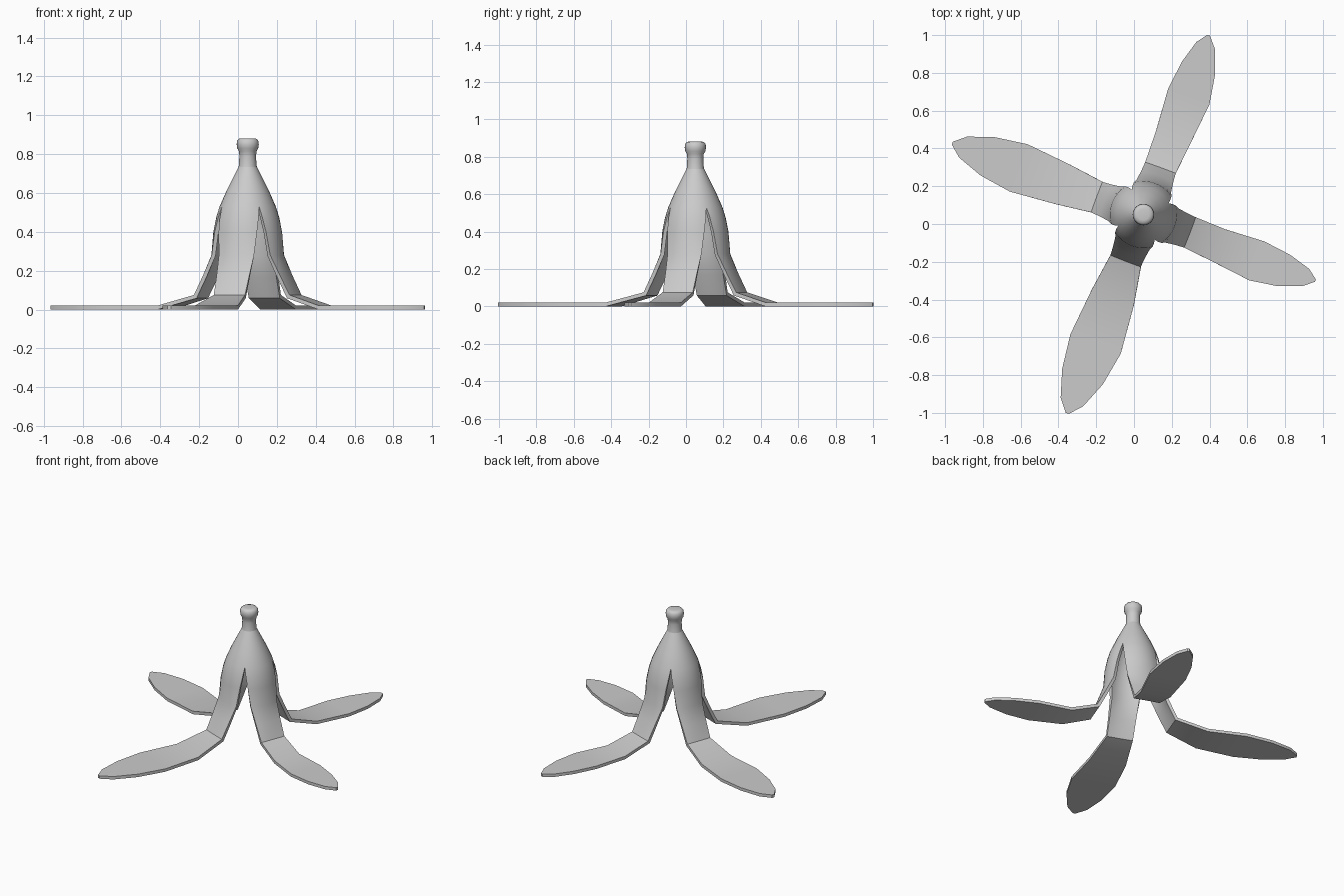
import bpy, bmesh, math

if "Cube" in bpy.data.objects:
    bpy.data.objects.remove(bpy.data.objects["Cube"])

CX, CY = 0.05, 0.05   # axis of the stem
COLS = 8              # columns across one strip

def make_object(bm, name, angle):
    bmesh.ops.recalc_face_normals(bm, faces=bm.faces)
    me = bpy.data.meshes.new(name)
    bm.to_mesh(me)
    bm.free()
    ob = bpy.data.objects.new(name, me)
    bpy.context.collection.objects.link(ob)
    bpy.ops.object.select_all(action='DESELECT')
    ob.select_set(True)
    bpy.context.view_layer.objects.active = ob
    bpy.ops.object.shade_smooth_by_angle(angle=math.radians(angle))
    return ob

# closed shoulder rings: radius, height
shoulder = [(0.047, 0.735), (0.075, 0.68), (0.11, 0.61), (0.145, 0.53)]
# split part: radius, height, half width, roundness
split = [(0.162, 0.475, 0.107, 1), (0.177, 0.40, 0.106, 1),
         (0.185, 0.28, 0.097, 0.85), (0.222, 0.175, 0.09, 0.5),
         (0.265, 0.075, 0.086, 0.1)]
# flat part on the ground: fraction of length, half width
flat = [(0.235, 0.108), (0.54, 0.13), (0.755, 0.105), (0.925, 0.058), (1.0, 0.008)]
# strips: direction, length, width scale, sideways drift
strips = [(70, 1.01, 0.90, -0.012), (159.5, 1.08, 1.03, 0.0),
          (249, 1.127, 1.10, 0.009), (339, 0.975, 0.85, -0.014)]

def strip_rows(length, scale, drift):
    """Rows of (u, v, z): u points outward, v sideways."""
    ts = [2 * i / COLS - 1 for i in range(COLS + 1)]
    rows = []
    for r, z in shoulder:
        rows.append([(r * math.cos(t * math.pi / 4), r * math.sin(t * math.pi / 4), z) for t in ts])
    for r, z, w, k in split:
        a = math.asin(w / r)
        rows.append([(r - k * r * (1 - math.cos(a * t)), r * math.sin(a * t), z) for t in ts])
    for f, w in flat:
        u = 0.265 + f * (length - 0.265)
        d = drift * math.sin(math.pi * f)
        rows.append([(u, d + w * scale * t, 0.02) for t in ts])
    return rows

# peel: four strips welded along the shoulder
bm = bmesh.new()
for deg, length, scale, drift in strips:
    c, s = math.cos(math.radians(deg)), math.sin(math.radians(deg))
    grid = []
    for i, row in enumerate(strip_rows(length, scale, drift)):
        grid.append([bm.verts.new((CX + c * u - s * v, CY + s * u + c * v, z)) for u, v, z in row])
    for a, b in zip(grid, grid[1:]):
        for i in range(COLS):
            bm.faces.new((a[i], b[i], b[i + 1], a[i + 1]))
top = [v for v in bm.verts if v.co.z > 0.52]
bmesh.ops.remove_doubles(bm, verts=top, dist=0.004)
bmesh.ops.recalc_face_normals(bm, faces=bm.faces)
# make sure normals look outward so the thickness grows inward
if sum(f.normal.z * f.calc_area() for f in bm.faces) < 0:
    bmesh.ops.reverse_faces(bm, faces=bm.faces)
me = bpy.data.meshes.new("peel")
bm.to_mesh(me)
bm.free()
peel = bpy.data.objects.new("peel", me)
bpy.context.collection.objects.link(peel)
bpy.context.view_layer.objects.active = peel
peel.select_set(True)
solid = peel.modifiers.new("thickness", 'SOLIDIFY')
solid.thickness = 0.02
solid.offset = -1
solid.use_even_offset = True
bpy.ops.object.modifier_apply(modifier=solid.name)
bpy.ops.object.shade_smooth_by_angle(angle=math.radians(32))

# stem: turned profile with a rounded knob
profile = [(0.05, 0.722), (0.045, 0.745), (0.043, 0.79), (0.045, 0.815), (0.054, 0.83),
           (0.057, 0.85), (0.055, 0.868), (0.046, 0.879), (0.03, 0.882)]
SIDES = 24
bm = bmesh.new()
rings = [[bm.verts.new((CX + r * math.cos(2 * math.pi * i / SIDES),
                        CY + r * math.sin(2 * math.pi * i / SIDES), z))
          for i in range(SIDES)] for r, z in profile]
for a, b in zip(rings, rings[1:]):
    for i in range(SIDES):
        j = (i + 1) % SIDES
        bm.faces.new((a[i], a[j], b[j], b[i]))
bm.faces.new(rings[-1])
bm.faces.new(rings[0][::-1])
make_object(bm, "stem", 50)
